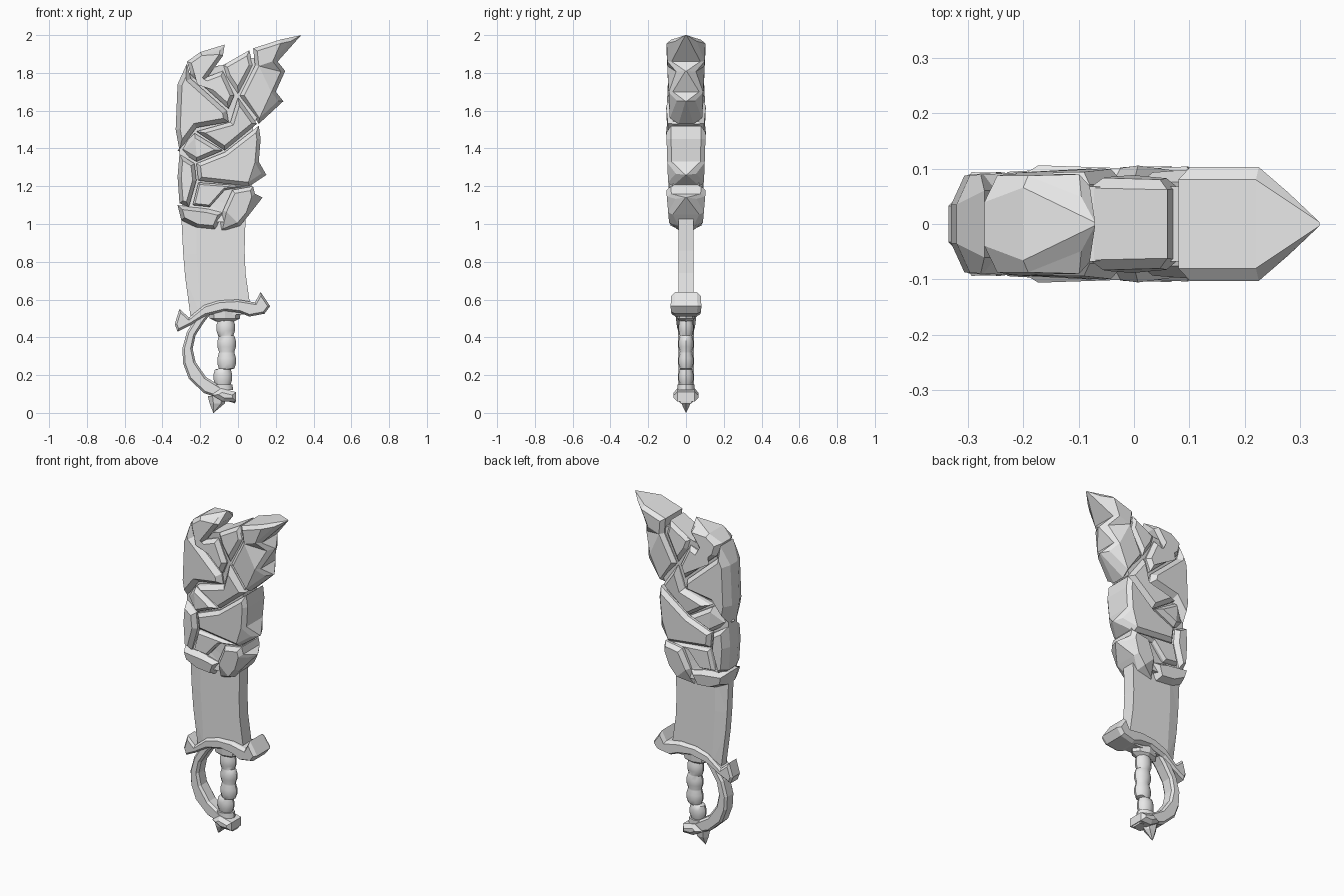
import bpy, bmesh, math
from mathutils import Vector

if "Cube" in bpy.data.objects:
    bpy.data.objects.remove(bpy.data.objects["Cube"], do_unlink=True)

GREY = (0.8, 0.8, 0.8, 1)
stone = bpy.data.materials.new("plain grey")
stone.use_nodes = True
stone.diffuse_color = GREY
for node in stone.node_tree.nodes:
    if node.type == "BSDF_PRINCIPLED":
        node.inputs["Base Color"].default_value = GREY


def finish(name, bm):
    """Turn a bmesh into a named object with the shared material."""
    bmesh.ops.recalc_face_normals(bm, faces=bm.faces[:])
    mesh = bpy.data.meshes.new(name)
    bm.to_mesh(mesh)
    bm.free()
    mesh.materials.append(stone)
    obj = bpy.data.objects.new(name, mesh)
    bpy.context.collection.objects.link(obj)
    return obj


def slab(name, outline, half, lift=0.0, rim=0.02, sharp=(), thin=(),
         lean=(0, 0)):
    """Extrude an outline (hundredths, x and z) evenly to both sides of y = 0.
    lift and rim make a chamfered raised face, sharp lists corners drawn to a
    point, thin lists corners with a narrowed rim, lean tapers the thickness
    along x and z."""
    bm = bmesh.new()
    points = [Vector((x / 100, 0, z / 100)) for x, z in outline]
    middle = sum(points, Vector()) / len(points)
    depth = Vector((0, half, 0))
    front = [bm.verts.new(p - depth) for p in points]
    back = [bm.verts.new(p + depth) for p in points]
    caps = [bm.faces.new(front), bm.faces.new(back)]
    count = len(points)
    for i in range(count):
        j = (i + 1) % count
        bm.faces.new((front[i], front[j], back[j], back[i]))
    bmesh.ops.recalc_face_normals(bm, faces=bm.faces[:])
    if lift:
        bmesh.ops.inset_individual(bm, faces=caps, thickness=rim, depth=lift,
                                   use_even_offset=True)
    for v in bm.verts:
        offset = v.co - middle
        v.co.y *= 1 + lean[0] * offset.x + lean[1] * offset.z
    for ring, cap in zip((front, back), caps):
        for i in thin:
            ring[i].co.y *= 0.6
        for i in sharp:
            if lift:
                near = min(cap.verts, key=lambda v: (v.co.xz - points[i].xz).length)
                near.co.y *= 0.55
            ring[i].co.y *= 0.04
    bmesh.ops.triangulate(bm, faces=caps)
    return finish(name, bm)


def lathe(name, rings, sides, squash=1.0):
    """Stack rings of (x, z, radius) in hundredths into a closed column."""
    bm = bmesh.new()
    loops = []
    for x, z, r in rings:
        loop = []
        for k in range(sides):
            a = math.tau * k / sides
            loop.append(bm.verts.new(((x + r * math.cos(a)) / 100,
                                      r * squash * math.sin(a) / 100, z / 100)))
        loops.append(loop)
    for low, high in zip(loops, loops[1:]):
        for k in range(sides):
            n = (k + 1) % sides
            bm.faces.new((low[k], low[n], high[n], high[k]))
    bm.faces.new(loops[0])
    bm.faces.new(loops[-1])
    return finish(name, bm)


# Blade: a flat bar with a gently thinned cutting edge
slab("blade", [(6, 52), (6, 60), (4, 74), (3.5, 86), (4, 104), (-22, 104),
               (-22, 84), (-20, 52)], 0.04)
slab("cutting_edge", [(-22, 104), (-22, 84), (-20, 52), (-25, 50), (-28, 72),
                      (-29, 84), (-30, 104)], 0.04, thin=[3, 4, 5, 6])

# Rock core that fills the grooves between the shards
slab("rock_core", [(-29, 102), (-30, 120), (-31, 138), (-31, 150), (-30, 174),
                   (-24, 182), (-9, 184), (7, 188), (17, 187), (17, 170),
                   (8, 152), (8, 125), (5, 106), (0, 101), (-22, 101)],
     0.068, thin=[0, 1, 2, 3, 4])

# Shards of the rock mass, from the top down
slab("upper_edge_shard", [(-27, 185), (-25, 177), (-6, 160), (-5, 154),
                          (-22, 151), (-31, 139), (-33, 150), (-32, 174)],
     0.062, 0.03, rim=0.024, thin=[5, 6, 7], lean=(0.6, 0))
slab("crown_shard", [(-27, 186), (-20, 191), (-7, 195), (-8, 189), (-16, 178),
                     (-8, 181), (-2, 168), (-5, 161), (-25, 179)],
     0.07, 0.022, sharp=[2], thin=[0], lean=(0.3, -0.4))
slab("inner_crown_shard", [(-8, 184), (6, 192), (8, 184), (0, 169), (-6, 178)],
     0.066, 0.018, lean=(0, -0.6))
slab("tip_shard", [(8, 193), (22, 197.5), (33.5, 200), (21, 186), (25, 181),
                   (20, 170), (24, 165), (11, 153), (1, 168), (9, 184)],
     0.074, 0.022, sharp=[2, 4, 6], thin=[7], lean=(-0.2, 0.5))
slab("central_shard", [(-22, 149), (-4, 154), (0, 167), (10, 153), (-7, 139)],
     0.072, 0.03, lean=(-0.5, 0.6))
slab("small_edge_shard", [(-32, 139), (-23, 148), (-8, 139), (-22, 133)],
     0.07, 0.025, sharp=[0], lean=(0.6, 0))
slab("middle_shard", [(-22, 132), (-7, 138), (11, 152), (12, 145), (11, 133),
                      (15, 126), (6, 120), (-21, 123)],
     0.074, 0.023, sharp=[5], lean=(0.3, 0.3))
slab("lower_edge_shard", [(-31, 137), (-23, 132), (-22, 123), (-26, 109),
                          (-31, 111), (-32, 125)],
     0.065, 0.026, thin=[0, 4, 5], lean=(1, 0))
slab("wedge_shard", [(-21, 122), (5, 120), (-7, 118), (-15, 109), (-24, 110)],
     0.07, 0.018, rim=0.01)
slab("lower_spine_shard", [(-3, 118), (8, 120), (9, 116), (13, 114), (6, 105),
                           (1, 99), (-11, 94), (-8, 107)],
     0.073, 0.024, sharp=[3, 6], thin=[5], lean=(0, 0.9))
slab("bottom_shard", [(-32, 110), (-16, 108), (-8, 106), (-12, 97), (-22, 98),
                      (-30, 102)],
     0.062, 0.026, thin=[0, 3, 4, 5], lean=(0, 1.5))

# Crossguard: arched bar, deep at the spine horn and slim at the edge horn
slab("crossguard", [(-31, 55), (-26, 50.5), (-18, 57), (-10, 59.5), (0, 60),
                    (9, 58.5), (12, 64), (17, 56.5), (14, 52.5), (6, 51),
                    (1, 53), (-7, 54), (-17, 51.5), (-25, 46.5), (-32, 43),
                    (-33.5, 47)],
     0.046, 0.017, rim=0.011, lean=(1.2, 0))

# Knuckle bow sweeping from the guard down to the pommel
slab("knuckle_bow", [(-22, 51), (-27, 43), (-29.5, 34), (-29, 26), (-26, 18),
                     (-18, 10.5), (-8, 7), (-1.5, 5), (-1, 10), (-9, 14),
                     (-17, 19), (-22.5, 27), (-24, 34), (-22.5, 41),
                     (-18, 48), (-14, 53)], 0.028, 0.014, rim=0.011)

# Grip: four swollen beads between two collars
rings = [(-8, 12, 5.5), (-8.5, 15, 5.5)]
for x, z in [(-8, 19), (-6, 27.5), (-6, 36.5), (-6.5, 45)]:
    rings += [(x, z - 4, 4.1), (x, z - 1.5, 4.9), (x, z + 1.5, 4.9),
              (x, z + 4, 4.2)]
grip = lathe("grip", rings, 12, 0.8)
bpy.ops.object.select_all(action="DESELECT")
grip.select_set(True)
bpy.context.view_layer.objects.active = grip
bpy.ops.object.shade_smooth_by_angle(angle=math.radians(35))
lathe("grip_collar", [(-7, 48.5, 5), (-7, 50, 8), (-7, 54, 8.5)], 8, 0.6)

# Pommel: chunky cap with a pointed stud below it
slab("pommel_cap", [(-14, 9.5), (-9, 13), (-1, 11), (-1, 6), (-8, 6)],
     0.045, 0.02)
lathe("pommel_spike", [(-13, 0, 0.1), (-11, 5, 4), (-11, 9, 5)], 6, 0.7)
